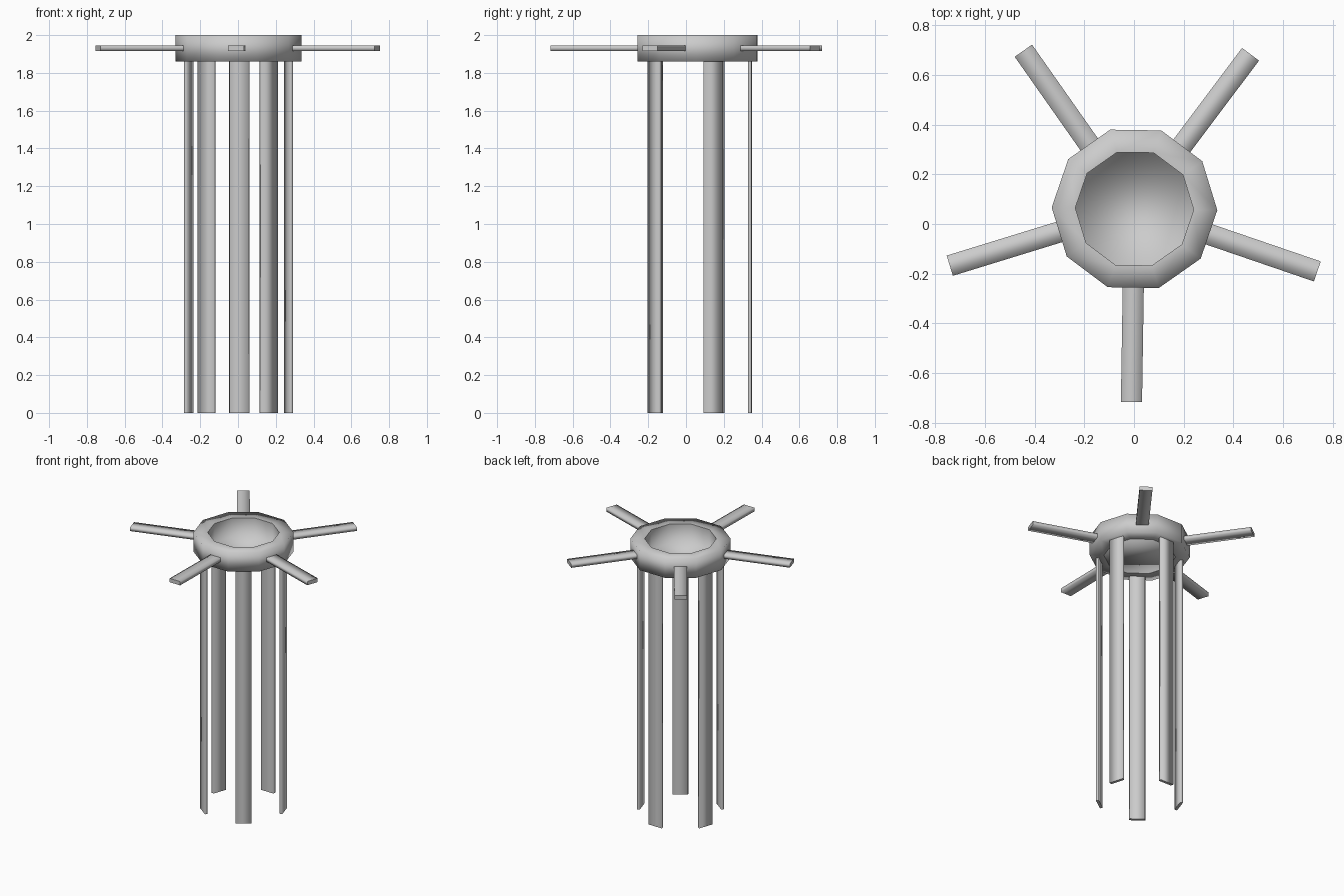
import bpy, bmesh, math
from mathutils import Matrix, Vector

cube = bpy.data.objects.get("Cube")
if cube:
    bpy.data.objects.remove(cube, do_unlink=True)

grey = bpy.data.materials.new("plain grey")
grey.use_nodes = True
colour = (0.6, 0.6, 0.6, 1)
grey.diffuse_color = colour
grey.node_tree.nodes["Principled BSDF"].inputs["Base Color"].default_value = colour

CENTRE = Vector((0.002, 0.061, 0))
TURN = math.radians(-0.9)
SIDES = 10
OUTER, INNER = 0.333, 0.238
BOTTOM, TOP = 1.86, 2.0


def make_object(name, bm):
    mesh = bpy.data.meshes.new(name)
    bm.to_mesh(mesh)
    bm.free()
    mesh.materials.append(grey)
    obj = bpy.data.objects.new(name, mesh)
    bpy.context.collection.objects.link(obj)


def lathe(name, profile, closed_end=False):
    """Smooth ten-sided surface swept from (radius, height) points."""
    bm = bmesh.new()
    rings = []
    for radius, z in profile:
        angles = [TURN + math.tau * i / SIDES for i in range(SIDES)]
        rings.append([bm.verts.new(CENTRE + Vector(
            (radius * math.cos(a), radius * math.sin(a), z))) for a in angles])
    for low, high in zip(rings, rings[1:]):
        for i in range(SIDES):
            j = (i + 1) % SIDES
            bm.faces.new((low[i], low[j], high[j], high[i]))
    if closed_end:
        bm.faces.new(rings[-1])
    for face in bm.faces:
        face.smooth = True
    make_object(name, bm)


def bar(name, angle, inner, outer, w_in, w_out, z0, z1, axis):
    """Bar between two radii, softly shaded along its length with flat ends."""
    bm = bmesh.new()
    outline = [(inner, -w_in), (outer, -w_out), (outer, w_out), (inner, w_in)]
    base = bm.faces.new([bm.verts.new((x, y / 2, z0)) for x, y in outline])
    top = bmesh.ops.extrude_face_region(bm, geom=[base])["geom"]
    bmesh.ops.translate(bm, vec=(0, 0, z1 - z0),
                        verts=[v for v in top if isinstance(v, bmesh.types.BMVert)])
    bmesh.ops.recalc_face_normals(bm, faces=bm.faces)
    for face in bm.faces:
        face.smooth = abs(face.normal.dot(axis)) < 0.5
    bm.transform(Matrix.Translation(CENTRE) @ Matrix.Rotation(angle + TURN, 4, "Z"))
    make_object(name, bm)


# Ten-sided rim with a dish set into it
lathe("rim", [(INNER, BOTTOM), (OUTER, BOTTOM), (OUTER, TOP), (INNER, TOP)])
lathe("dish", [(INNER, TOP), (INNER, BOTTOM)], closed_end=True)

# Five hanging strips and five outstretched arms, alternating
for k in range(5):
    step = math.tau * k / 5
    bar(f"hanging_strip_{k + 1}", math.pi / 2 + step, 0.267, 0.287,
        0.1, 0.108, 0, BOTTOM, Vector((0, 0, 1)))
    bar(f"arm_{k + 1}", -math.pi / 2 + step, 0.315, 0.777,
        0.085, 0.085, 1.917, 1.945, Vector((1, 0, 0)))
